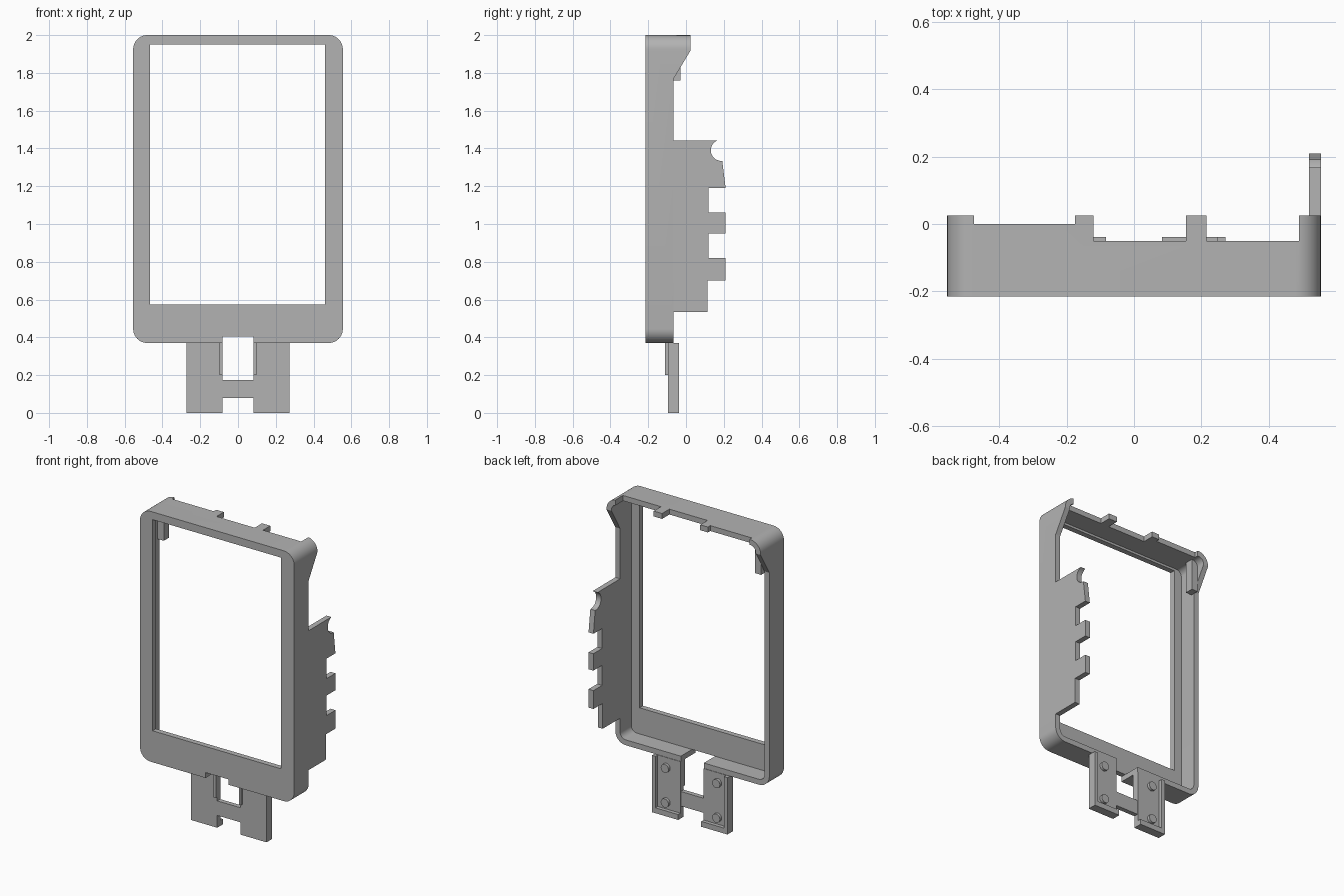
import bpy, bmesh
from math import sin, cos, radians

cube = bpy.data.objects.get("Cube")
if cube:
    bpy.data.objects.remove(cube, do_unlink=True)

grey = bpy.data.materials.new("plain grey")
grey.use_nodes = True
COLOUR = (0.45, 0.45, 0.45, 1)
grey.diffuse_color = COLOUR
grey.node_tree.nodes["Principled BSDF"].inputs["Base Color"].default_value = COLOUR


def prism(name, pts, axis, lo, hi):
    """Extrude a flat outline along x (points are y,z) or y (points are x,z)."""
    bm = bmesh.new()
    place = (lambda a, b: (lo, a, b)) if axis == "x" else (lambda a, b: (a, lo, b))
    face = bm.faces.new([bm.verts.new(place(a, b)) for a, b in pts])
    new = bmesh.ops.extrude_face_region(bm, geom=[face])["geom"]
    step = (hi - lo, 0, 0) if axis == "x" else (0, hi - lo, 0)
    bmesh.ops.translate(bm, vec=step, verts=[v for v in new if isinstance(v, bmesh.types.BMVert)])
    bmesh.ops.recalc_face_normals(bm, faces=bm.faces)
    mesh = bpy.data.meshes.new(name)
    bm.to_mesh(mesh)
    bm.free()
    mesh.materials.append(grey)
    ob = bpy.data.objects.new(name, mesh)
    bpy.context.collection.objects.link(ob)
    return ob


def box(name, x, y, z):
    return prism(name, [(x[0], z[0]), (x[1], z[0]), (x[1], z[1]), (x[0], z[1])], "y", *y)


def arc(cx, cz, r, start, end, steps):
    angles = [radians(start + (end - start) * i / steps) for i in range(steps + 1)]
    return [(cx + r * cos(a), cz + r * sin(a)) for a in angles]


def rounded(x, z0, z1, r):
    corners = [(x - r, z1 - r, 0), (r - x, z1 - r, 90), (r - x, z0 + r, 180), (x - r, z0 + r, 270)]
    return [p for cx, cz, a in corners for p in arc(cx, cz, r, a, a + 90, 10)]


def cut(target, cutter):
    mod = target.modifiers.new("cut", "BOOLEAN")
    mod.operation, mod.solver, mod.object = "DIFFERENCE", "EXACT", cutter
    bpy.context.view_layer.objects.active = target
    bpy.ops.object.modifier_apply(modifier=mod.name)
    bpy.data.objects.remove(cutter, do_unlink=True)


# Frame: rounded tray with a window
frame = prism("frame", rounded(0.555, 0.37, 2.0, 0.075), "y", -0.215, 0.025)
cut(frame, prism("cavity", rounded(0.52, 0.405, 1.965, 0.04), "y", -0.18, 0.3))
cut(frame, box("window", (-0.465, 0.46), (-0.3, 0), (0.575, 1.95)))

# Lower the rim below the sloped top ears
slope = [(-0.065, 0.2), (-0.065, 1.77), (0.025, 1.92), (0.1, 2.045), (0.1, 0.2)]
cut(frame, prism("rim_cut", slope, "x", -1, 1))

# Step the top rim, leaving ears and two clips
for x0, x1, y in [(-0.475, -0.175, 0), (-0.12, 0.155, -0.05), (0.215, 0.49, -0.05)]:
    cut(frame, box("top_cut", (x0, x1), (y, 0.2), (1.8, 2.1)))

# Notch in the bottom edge
cut(frame, box("notch", (-0.083, 0.083), (-0.3, 0.1), (0.3, 0.405)))

# Toothed fin behind the left wall
fin = [(-0.065, 0.535), (-0.065, 1.443)]
fin += arc(0.187, 1.39, 0.056, 110, 270, 14)
fin += [(0.192, 1.334), (0.21, 1.19), (0.12, 1.19), (0.12, 1.06), (0.21, 1.06),
        (0.21, 0.95), (0.12, 0.95), (0.12, 0.82), (0.21, 0.82), (0.21, 0.70),
        (0.115, 0.70), (0.115, 0.535)]
parts = [frame, prism("side_fin", fin, "x", 0.52, 0.555)]

# Hanging tab in the right upper corner
parts.append(box("corner_tab", (-0.52, -0.475), (-0.085, -0.03), (1.76, 1.967)))

# Feet: recessed plates with rims, inner flanges and pegs
for side, s in (("left", 1), ("right", -1)):
    def span(a, b):
        return sorted((s * a, s * b))
    foot = box(side + "_foot", span(0.083, 0.272), (-0.095, -0.038), (0, 0.37))
    cut(foot, box("recess", span(0, 0.247), (-0.062, 0.1), (0.035, 0.5)))
    parts.append(foot)
    parts.append(box(side + "_flange", span(0.083, 0.098), (-0.11, -0.095), (0.2, 0.37)))
    for place, z in (("lower", 0.08), ("upper", 0.305)):
        parts.append(prism(f"{side}_{place}_peg", arc(s * 0.185, z, 0.028, 0, 345, 23),
                           "y", -0.062, -0.044))

# Bridge between the feet
parts.append(box("bridge", (-0.083, 0.083), (-0.095, -0.065), (0.08, 0.175)))

bpy.ops.object.select_all(action="DESELECT")
for ob in parts:
    ob.select_set(True)
bpy.context.view_layer.objects.active = frame
bpy.ops.object.shade_smooth_by_angle(angle=radians(30))
